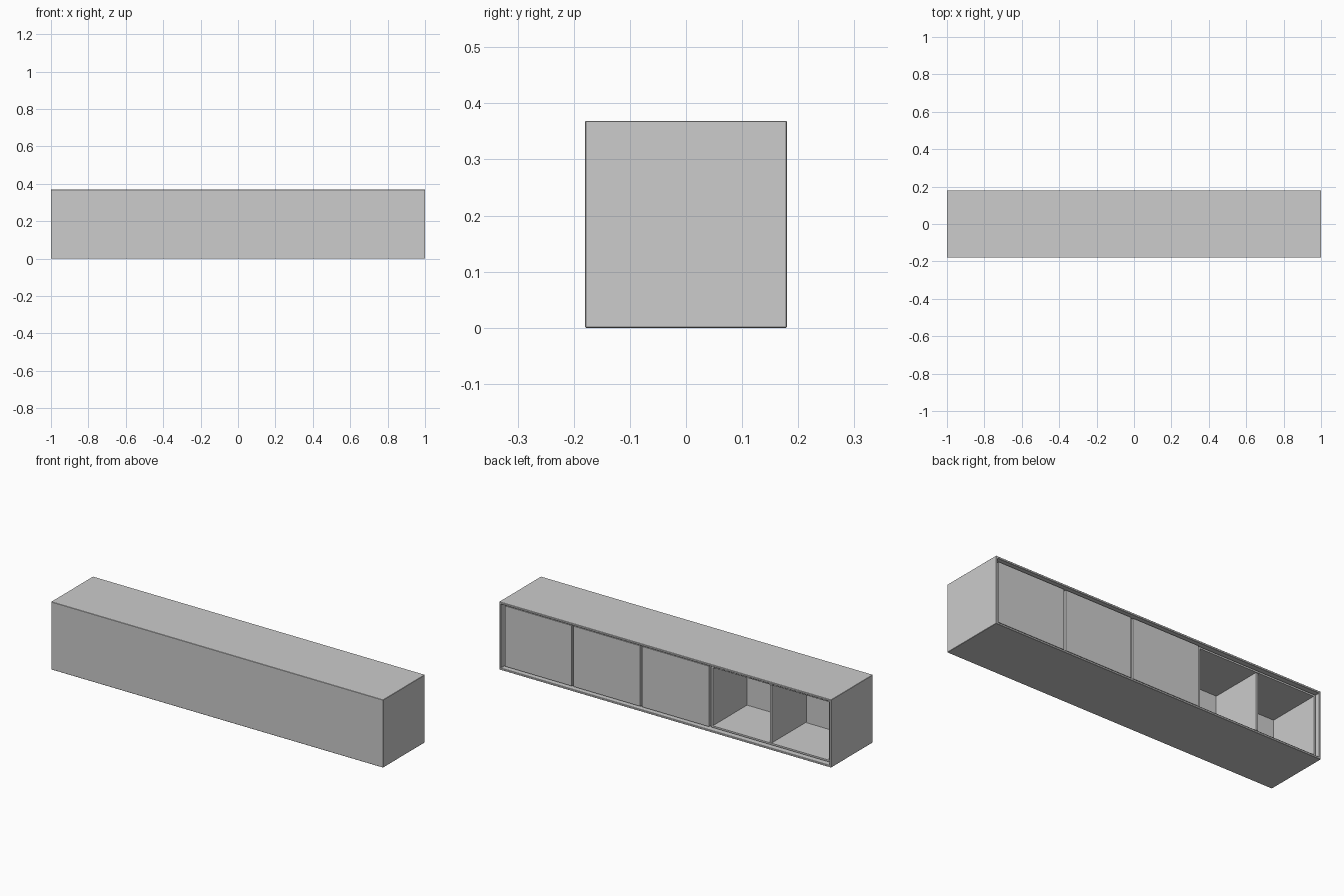
import bpy
import bmesh
from mathutils import Vector

old = bpy.data.objects.get("Cube")
if old:
    bpy.data.objects.remove(old, do_unlink=True)

grey = bpy.data.materials.new("plain_grey")
grey.use_nodes = True
grey.diffuse_color = (0.604, 0.604, 0.604, 1)
grey.node_tree.nodes["Principled BSDF"].inputs["Base Color"].default_value = grey.diffuse_color


def box(name, low, high, wall=0, floor=0, bevel=0):
    """Axis-aligned box; with a wall it becomes a tray open towards +y."""
    low, high = Vector(low), Vector(high)
    bm = bmesh.new()
    bmesh.ops.create_cube(bm, size=1)
    for v in bm.verts:
        v.co = (low + high) / 2 + v.co * (high - low)
    if wall:
        mouth = max(bm.faces, key=lambda f: f.calc_center_median().y)
        bmesh.ops.inset_region(bm, faces=[mouth], thickness=wall)
        pocket = bmesh.ops.extrude_discrete_faces(bm, faces=[mouth])["faces"][0]
        for v in pocket.verts:
            v.co.y = low.y + floor
    bmesh.ops.recalc_face_normals(bm, faces=bm.faces)
    mesh = bpy.data.meshes.new(name)
    bm.to_mesh(mesh)
    bm.free()
    mesh.materials.append(grey)
    obj = bpy.data.objects.new(name, mesh)
    bpy.context.collection.objects.link(obj)
    if bevel:
        mod = obj.modifiers.new("soft_edges", "BEVEL")
        mod.width = bevel
        mod.segments = 1
    return obj


HEIGHT, DEPTH = 0.369, 0.18
WALL = 0.015

# Outer case, open at the rear
box("case", (-1, -DEPTH, 0), (1, DEPTH, HEIGHT), WALL, WALL, 0.0015)

# Three closed panels set into the case, with uprights behind their gaps
for i in range(3):
    right = 0.572 - i * 0.414
    box(f"door_{i + 1}", (right, 0.15, 0.02), (right + 0.402, 0.168, HEIGHT - 0.02))
    if i < 2:
        box(f"upright_{i + 1}", (right - 0.016, -0.165, WALL),
            (right + 0.004, 0.155, HEIGHT - WALL))

# Open shelf unit at the right end, split into two bays
box("open_unit", (-0.982, -0.15, 0.017), (-0.264, 0.16, HEIGHT - 0.017), 0.013, 0.015)
box("bay_divider", (-0.63, -0.136, 0.029), (-0.617, 0.159, HEIGHT - 0.029))
